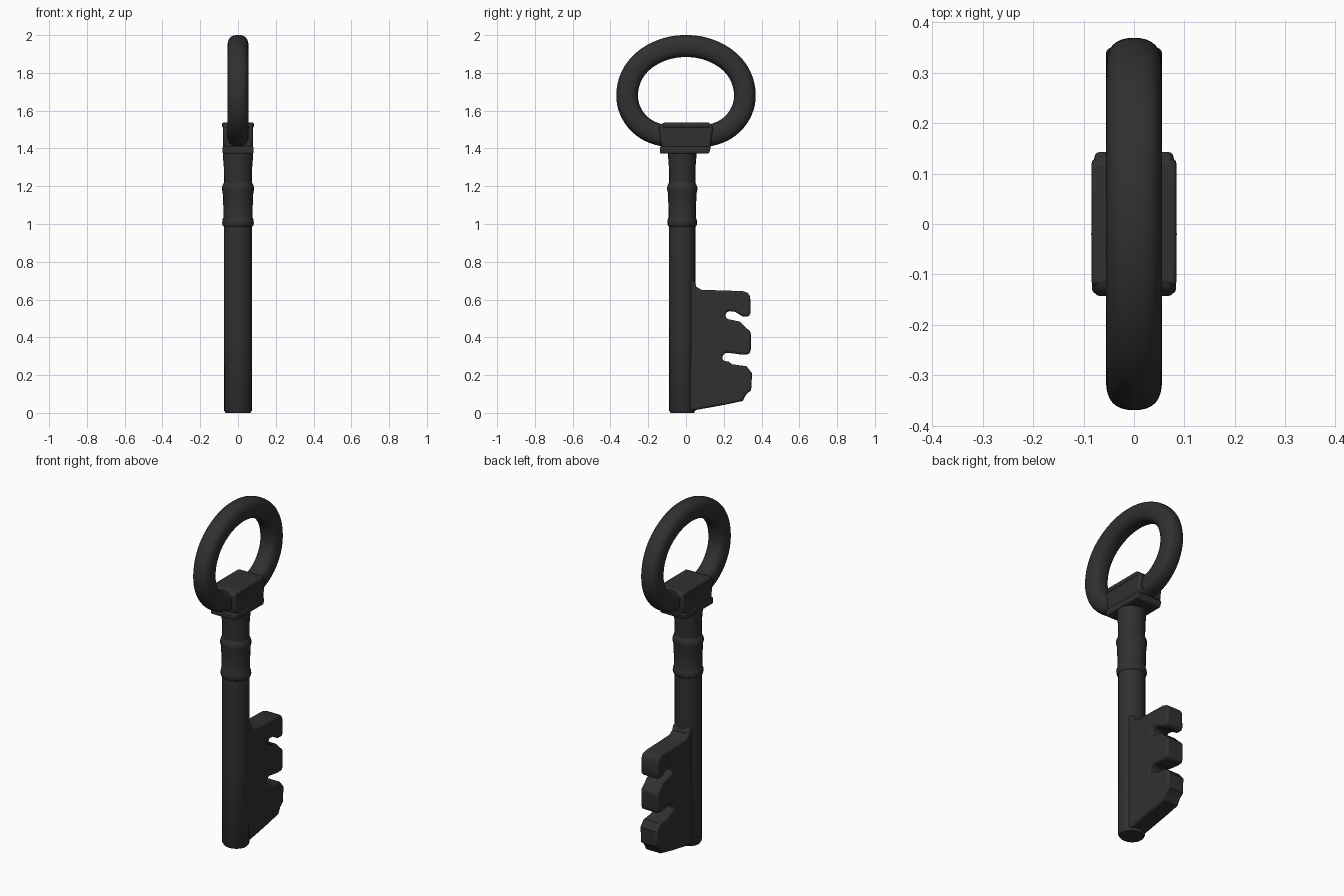
import bpy, bmesh, math
from mathutils import Vector

if "Cube" in bpy.data.objects:
    bpy.data.objects.remove(bpy.data.objects["Cube"])

iron = bpy.data.materials.new("dark_iron")
iron.diffuse_color = (0.03, 0.03, 0.03, 1)
iron.use_nodes = True
iron.node_tree.nodes["Principled BSDF"].inputs["Base Color"].default_value = iron.diffuse_color


def finish(name, bm, bevel=0, subdiv=0, angle=40):
    bmesh.ops.recalc_face_normals(bm, faces=bm.faces)
    me = bpy.data.meshes.new(name)
    bm.to_mesh(me)
    bm.free()
    me.materials.append(iron)
    ob = bpy.data.objects.new(name, me)
    bpy.context.collection.objects.link(ob)
    if bevel:
        mod = ob.modifiers.new("rounded_edges", 'BEVEL')
        mod.width, mod.segments, mod.limit_method = bevel, 3, 'ANGLE'
        mod.angle_limit = math.radians(50)
    if subdiv:
        ob.modifiers.new("smooth", 'SUBSURF').levels = subdiv
    bpy.ops.object.select_all(action='DESELECT')
    ob.select_set(True)
    bpy.context.view_layer.objects.active = ob
    bpy.ops.object.shade_smooth_by_angle(angle=math.radians(angle))
    return ob


def skin(bm, rings, closed):
    """Join rings of vertices with quads; cap the ends when open."""
    n = len(rings[0])
    for i in range(len(rings) - (0 if closed else 1)):
        a, b = rings[i], rings[(i + 1) % len(rings)]
        for j in range(n):
            k = (j + 1) % n
            bm.faces.new((a[j], a[k], b[k], b[j]))
    if not closed:
        bm.faces.new(rings[0])
        bm.faces.new(rings[-1])


def lathe(name, profile, y=-0.02, sides=20):
    bm = bmesh.new()
    rings = [[bm.verts.new((r * math.cos(t), y + 0.94 * r * math.sin(t), z))
              for t in (2 * math.pi * i / sides for i in range(sides))]
             for r, z in profile]
    skin(bm, rings, False)
    return finish(name, bm)


def plate(name, outline, half, bevel):
    """Extrude a (y, z) outline to both sides of x = 0."""
    bm = bmesh.new()
    rings = [[bm.verts.new((x, y, z)) for y, z in outline] for x in (-half, half)]
    skin(bm, rings, False)
    return finish(name, bm, bevel)


# Shaft, neck sleeve with its two beads
lathe("shaft", [(0.066, 0), (0.074, 0.012), (0.075, 0.5), (0.075, 1.02)])
lathe("sleeve", [(0.074, 0.985), (0.081, 0.992), (0.084, 1.005), (0.082, 1.022),
                 (0.077, 1.035), (0.078, 1.10), (0.081, 1.165), (0.085, 1.18),
                 (0.085, 1.195), (0.080, 1.208), (0.074, 1.22)])
lathe("neck", [(0.074, 1.21), (0.075, 1.30), (0.080, 1.36), (0.082, 1.40)])

# Collar: moulded block with a thicker foot
half_collar = [(0.125, 1.535), (0.143, 1.512), (0.135, 1.45), (0.13, 1.41), (0.115, 1.40)]
plate("collar", half_collar + [(-y, z) for y, z in reversed(half_collar)], 0.079, 0.012)
plate("collar_foot", [(-0.138, 1.372), (0.122, 1.372), (0.132, 1.41), (-0.138, 1.41)],
      0.083, 0.008)
plate("collar_lip", [(-0.125, 1.51), (0.13, 1.51), (0.125, 1.537), (-0.12, 1.537)],
      0.084, 0.008)

# Bow: rounded section swept along a flattened oval
half_path = [(0.08, 1.937), (0.16, 1.91), (0.235, 1.862), (0.288, 1.795), (0.312, 1.72),
             (0.314, 1.64), (0.28, 1.56), (0.215, 1.497), (0.13, 1.465)]
path = [(0, 1.945)] + half_path + [(0, 1.455)] + [(-y, z) for y, z in reversed(half_path)]
section = [(0.055, 0.03), (0.03, 0.06), (-0.03, 0.06), (-0.055, 0.03),
           (-0.055, -0.03), (-0.03, -0.06), (0.03, -0.06), (0.055, -0.03)]
bm = bmesh.new()
rings = []
for i, (y, z) in enumerate(path):
    p, q = path[i - 1], path[(i + 1) % len(path)]
    t = Vector((q[0] - p[0], q[1] - p[1])).normalized()
    rings.append([bm.verts.new((a * 1.03, y - b * t.y, z + b * t.x)) for a, b in section])
skin(bm, rings, True)
finish("bow", bm, subdiv=2, angle=60)

# Bit: toothed plate with two slots
outline = [(-0.02, 0.006), (0.05, 0.015), (0.2, 0.042), (0.30, 0.063), (0.32, 0.10),
           (0.345, 0.12), (0.35, 0.21), (0.32, 0.247), (0.245, 0.257), (0.225, 0.272),
           (0.195, 0.275), (0.19, 0.30), (0.21, 0.32), (0.30, 0.308), (0.335, 0.31),
           (0.343, 0.335), (0.343, 0.43), (0.318, 0.45), (0.285, 0.483), (0.22, 0.497),
           (0.205, 0.515), (0.22, 0.54), (0.26, 0.535), (0.30, 0.51), (0.335, 0.51),
           (0.341, 0.53), (0.34, 0.615), (0.328, 0.635), (0.30, 0.645), (0.19, 0.648),
           (0.08, 0.652), (0.055, 0.668), (0.045, 0.70), (-0.02, 0.70)]
plate("bit", outline, 0.056, 0.014)
